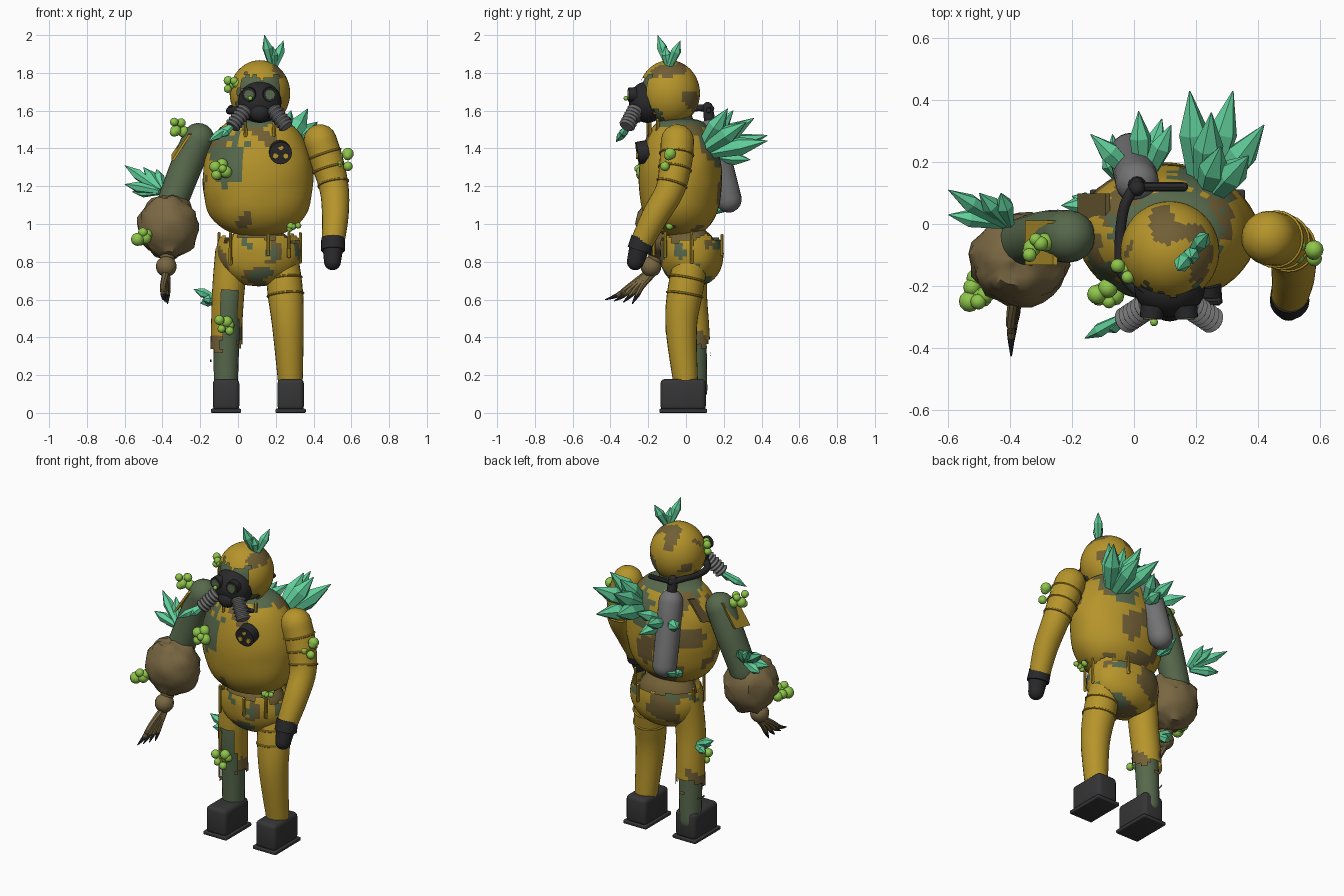
import bpy, bmesh, math, random
from mathutils import Vector, noise

if "Cube" in bpy.data.objects:
    bpy.data.objects.remove(bpy.data.objects["Cube"])

random.seed(4)
V = Vector
COL = {"suit_yellow": (.47, .30, .024), "grime_brown": (.165, .115, .036), "flesh_brown": (.19, .135, .055),
       "skin_green": (.095, .14, .072), "rubber_black": (.022, .022, .024), "boot_charcoal": (.036, .036, .038),
       "metal_grey": (.17, .17, .175), "crystal_mint": (.12, .63, .33), "boil_lime": (.27, .56, .07)}
MATS = {}
for n, c in COL.items():
    MATS[n] = bpy.data.materials.new(n)
    MATS[n].diffuse_color = (*c, 1)
Y, B, F, G, K, C, M, X, L = COL.keys()


def finish(name, bm, mats, rule=None, smooth=True, fix=True):
    """Turn a bmesh into an object; rule(centre) gives the material slot of a face."""
    if fix:
        bmesh.ops.recalc_face_normals(bm, faces=bm.faces)
    for f in bm.faces:
        if rule:
            f.material_index = rule(f.calc_center_median())
        f.smooth = smooth
    me = bpy.data.meshes.new(name)
    bm.to_mesh(me)
    bm.free()
    for m in ([mats] if isinstance(mats, str) else mats):
        me.materials.append(MATS[m])
    if smooth:
        me.set_sharp_from_angle(angle=math.radians(40))
    ob = bpy.data.objects.new(name, me)
    bpy.context.collection.objects.link(ob)
    return ob


def loft(bm, rings, close=True):
    rows = [[bm.verts.new(p) for p in r] for r in rings]
    n = len(rows[0])
    for a, b in zip(rows, rows[1:]):
        for i in range(n):
            bm.faces.new((a[i], a[(i + 1) % n], b[(i + 1) % n], b[i]))
    if close:
        bm.faces.new(rows[0])
        bm.faces.new(rows[-1])


def spline(keys, t):
    """Catmull-Rom through a list of vectors."""
    s = min(t * (len(keys) - 1), len(keys) - 1.0001)
    i = int(s)
    u = s - i
    p = [keys[max(0, min(len(keys) - 1, i + k))] for k in (-1, 0, 1, 2)]
    return .5 * (2 * p[1] + (p[2] - p[0]) * u + (2 * p[0] - 5 * p[1] + 4 * p[2] - p[3]) * u * u
                 + (3 * p[1] - p[0] - 3 * p[2] + p[3]) * u ** 3)


def tube(name, keys, mats, segs=20, steps=14, dome=True, rule=None, bm=None, close=True):
    """Swept tube; keys are (x, y, z, radius)."""
    own = bm is None
    bm = bm or bmesh.new()
    pts = [spline([V(k) for k in keys], i / steps) for i in range(steps + 1)]
    ps, rs = [p.xyz for p in pts], [p.w for p in pts]
    if dome:
        d0, d1 = (ps[0] - ps[1]).normalized(), (ps[-1] - ps[-2]).normalized()
        angs = [.35, .7, 1.05, 1.4]
        a, b, r0, r1 = ps[0], ps[-1], rs[0], rs[-1]
        for q in angs:
            ps.insert(0, a + d0 * r0 * math.sin(q)), rs.insert(0, r0 * math.cos(q))
            ps.append(b + d1 * r1 * math.sin(q)), rs.append(r1 * math.cos(q))
    rings = []
    for i, p in enumerate(ps):
        d = (ps[min(i + 1, len(ps) - 1)] - ps[max(i - 1, 0)]).normalized()
        u = d.cross(V((0, 1, 0)) if abs(d.y) < .8 else V((1, 0, 0))).normalized()
        w = d.cross(u)
        rings.append([p + rs[i] * (u * math.cos(2 * math.pi * k / segs) + w * math.sin(2 * math.pi * k / segs)) for k in range(segs)])
    loft(bm, rings, close)
    return finish(name, bm, mats, rule) if own else None


def ball(bm, c, r, segs=16, lump=0):
    n0 = len(bm.verts)
    vs = bmesh.ops.create_uvsphere(bm, u_segments=segs, v_segments=max(6, segs * 2 // 3), radius=1)["verts"]
    for v in vs:
        k = 1 + lump * noise.noise(v.co * 3.1)
        v.co = V(c) + V((v.co.x * r[0], v.co.y * r[1], v.co.z * r[2])) * k
    return vs


def bowl(bm, c, rx, ry, prof, segs=44, steps=22, lump=.03):
    keys = [V((f, z, 0)) for f, z in prof]
    rings = []
    for j in range(steps + 1):
        f, z, _ = spline(keys, j / steps)
        ring = []
        for k in range(segs):
            a = 2 * math.pi * k / segs
            g = f * (1 + lump * noise.noise(V((math.cos(a) * 2, math.sin(a) * 2, z * 9))))
            ring.append((c[0] + rx * g * math.cos(a), c[1] + ry * g * math.sin(a), z))
        rings.append(ring)
    loft(bm, rings, False)


def camo(p, seed, cut, k=7):
    return noise.noise(p * k + V((seed, seed * 2, 0))) > cut


# torso suit with grime and a torn patch on chest and back
def torso_rule(p):
    tear = .035 * noise.noise(p * 25)
    if p.y < -.08 and math.hypot(p.x + .05, (p.z - 1.33) * .62) < .085 + tear * 2:
        return 2
    if p.z > 1.52 + tear or (p.y > .05 and math.hypot(p.x - .22, p.z - 1.40) < .1 + tear):
        return 2
    return 1 if camo(p, 3.3, .30 if p.y < .02 else .1) else 0


bm = bmesh.new()
bowl(bm, (.105, -.03), .292, .22, [(.02, .93), (.45, .95), (.74, 1.0), (.92, 1.08), (1, 1.2), (.98, 1.32),
                                   (.87, 1.43), (.68, 1.51), (.45, 1.55), (.02, 1.56)], steps=28)
finish("torso", bm, [Y, B, G], torso_rule)
tube("neck", [(.11, -.04, 1.5, .09), (.115, -.07, 1.6, .09)], G, dome=False, steps=3)

# hip section with a ragged open top
bm = bmesh.new()
bowl(bm, (.11, .03), .225, .17, [(.02, .67), (.5, .685), (.8, .73), (.96, .79), (1, .86), (.95, .92), (.88, .955)])
bmesh.ops.delete(bm, geom=[f for f in bm.faces if f.calc_center_median().z > .915
                           + .05 * noise.noise(f.calc_center_median() * 16)], context="FACES")
finish("hips", bm, [Y, B, G], lambda p: 2 if camo(p, 8, .33, 9) else 1 if camo(p, 5, .17) else 0)
bm = bmesh.new()
ball(bm, (.11, .02, .87), (.18, .14, .12))
finish("waist", bm, B)

# hood with a ragged face opening, face, mask
hc = V((.116, -.088, 1.692))
bm = bmesh.new()
ball(bm, hc, (.16, .162, .175), 44)
bmesh.ops.delete(bm, geom=[f for f in bm.faces for p in [f.calc_center_median() - hc]
                           if (p.y < -.03 and abs(p.x) < .105 + .03 * noise.noise(p * 30)
                               and p.z < .085 + .04 * noise.noise(p * 25)) or p.z < -.165], context="FACES")
finish("hood", bm, [Y, B], lambda p: 1 if camo(p, 1.7, .28, 9) else 0)
bm = bmesh.new()
ball(bm, hc, (.148, .15, .163), 28)
finish("face", bm, G)
bm = bmesh.new()
ball(bm, (.115, -.205, 1.645), (.115, .098, .11), 24)
ball(bm, (.115, -.27, 1.59), (.055, .045, .05), 16)
finish("gas_mask", bm, K)
for s in (-1, 1):
    x = .113 + s * .052
    tube("goggle_rim", [(x, -.265, 1.685, .04), (x + s * .005, -.305, 1.685, .037)], K, dome=False, steps=2)
    tube("goggle_lens", [(x + s * .005, -.30, 1.685, .028), (x + s * .005, -.309, 1.685, .026)], G, dome=False, steps=1)
    # ribbed filter hose
    a, b = V((.113 + s * .07, -.265, 1.61)), V((.113 + s * .145, -.315, 1.515))
    tube("filter_hose", [(*a.lerp(b, i / 12), .044 if i % 2 else .034) for i in range(13)], M, steps=24, dome=False)

# left arm: bare upper arm, swollen forearm, wrist and claws
tube("bare_upper_arm", [(-.21, -.04, 1.45, .085), (-.28, -.04, 1.29, .084), (-.36, -.06, 1.08, .08)], G)
bm = bmesh.new()
ball(bm, (-.37, -.115, .985), (.16, .15, .168), 26, .13)
finish("swollen_forearm", bm, F)
bm = bmesh.new()
ball(bm, (-.38, -.185, .775), (.055, .055, .055))
ball(bm, (-.375, -.16, .83), (.04, .04, .05))
finish("wrist_knob", bm, F)
for i in range(4):
    ty, x = -.425 + i * .047, -.385 + .008 * (i - 1.5)
    tz = .60 - .007 * i
    ks = [(-.38, -.19 + .008 * i, .75, .02), (x, -.19 + (ty + .19) * .45, .672, .016),
          (x, -.19 + (ty + .19) * .72, .625, .013), (x, ty, tz, .003)]
    tube("claw_finger", ks, [F, K], 8, 10, rule=lambda p, t=ty: 1 if p.z < .628 and p.y < t + .055 else 0)

# right arm: sleeve, bands, glove
arm = [(.435, -.045, 1.44, .088), (.475, -.055, 1.32, .086), (.51, -.085, 1.18, .077), (.515, -.165, 1.04, .07), (.503, -.235, .9, .06)]
tube("sleeve", arm, Y, 24, 20)
tube("glove_cuff", [(.503, -.228, .925, .062), (.503, -.248, .86, .064)], K, dome=False, steps=3)
tube("glove_hand", [(.503, -.245, .88, .055), (.50, -.268, .80, .045)], K)


def band(name, p, d, r, t=.006):
    p, d = V(p), V(d).normalized()
    ks = [(*(p + d * o), r + e) for o, e in ((-t, 0), (-t * .5, t), (t * .5, t), (t, 0))]
    tube(name, ks, Y, 24, 6, dome=False)


for t in (.16, .30, .44):
    p, q = spline([V(k) for k in arm], t), spline([V(k) for k in arm], t + .02)
    band("sleeve_band", p.xyz, q.xyz - p.xyz, p.w)

# legs, torn trouser, boots
leg = [(.23, .03, .82, .09), (.25, -.005, .64, .094), (.265, -.025, .45, .083), (.278, 0, .14, .064)]
tube("trouser_leg", leg, Y, 24, 18)
for t in (.22, .36):
    p, q = spline([V(k) for k in leg], t), spline([V(k) for k in leg], t + .02)
    band("leg_band", p.xyz, q.xyz - p.xyz, p.w)
tube("bare_leg", [(-.035, .04, .82, .07), (-.05, .03, .6, .07), (-.06, .04, .4, .068), (-.065, .05, .12, .063)], G)
bm = bmesh.new()
tube("", [(-.03, .035, .86, .09), (-.05, .025, .66, .086), (-.06, .04, .45, .083), (-.06, .045, .27, .088)], Y, 28, 26, False, None, bm, False)
bmesh.ops.delete(bm, geom=[f for f in bm.faces for p in [f.calc_center_median()]
                           if (p.z < .65 and p.y < .0 and abs(p.x + .045) < .045 + .025 * noise.noise(p * 20))
                           or p.z < .35 + .13 * noise.noise(p * 13)], context="FACES")
finish("torn_trouser", bm, [Y, B], lambda p: 1 if p.z < .42 + .12 * noise.noise(p * 10) else 0)
for x in (-.063, .279):
    for nm, w, d, z0, z1, bv in (("boot", .14, .24, .012, .18, .025), ("boot_sole", .16, .252, 0, .022, .006)):
        bm = bmesh.new()
        for v in bmesh.ops.create_cube(bm, size=1)["verts"]:
            v.co = (x + v.co.x * w, -.015 + v.co.y * d, (z0 + z1) / 2 + v.co.z * (z1 - z0))
        bmesh.ops.bevel(bm, geom=bm.edges[:], offset=bv, segments=3, affect="EDGES", profile=.5)
        finish(nm, bm, C)

# air tank, hose and strap bar
tube("air_tank", [(.01, .135, 1.49, .07), (-.01, .225, 1.13, .07)], M, 24, 4)
tube("tank_valve", [(.01, .125, 1.55, .03), (.01, .115, 1.62, .026)], K, 12, 3)
tube("air_hose", [(.01, .13, 1.61, .02), (-.03, .06, 1.615, .018), (-.045, -.05, 1.6, .018), (-.035, -.16, 1.6, .02), (.04, -.24, 1.61, .02)], K, 10, 20)
tube("strap_bar", [(.0, .12, 1.605, .015), (.16, .12, 1.60, .015)], K, 8, 2)
tube("hood_clip", [(.2, -.25, 1.55, .014), (.27, -.25, 1.55, .014)], K, 8, 2)

# chest badge with three marks
tube("badge", [(.222, -.20, 1.385, .06), (.226, -.258, 1.375, .06)], K, dome=False, steps=2)
for i in range(3):
    a = math.pi / 2 + i * 2 * math.pi / 3
    x, z = .226 + .031 * math.cos(a), 1.375 + .031 * math.sin(a)
    tube("badge_mark", [(x, -.255, z, .016), (x, -.264, z, .015)], Y, 10, 1, False)

# torn flaps on the bare shoulder
for c, r in (((-.30, -.06, 1.42), (.028, .09, .08)), ((-.13, .05, 1.44), (.06, .06, .07))):
    bm = bmesh.new()
    for v in bmesh.ops.create_cube(bm, size=1)["verts"]:
        v.co = V(c) + V((v.co.x * .015 + v.co.z * .09, v.co.y * r[1] * 1.6, v.co.z * r[2] * 1.7 + v.co.y * .03))
    finish("shoulder_flap", bm, [Y, B], lambda p: 1 if p.y > 0 else 0, False)

# hanging threads on waist and hood
for x, y, z, h in ((.33, .03, .95, .15), (-.04, -.12, .95, .16), (.16, -.17, .94, .1), (.27, -.11, .95, .12), (-.1, .07, .95, .14),
                   (.2, .19, .94, .1), (.04, -.2, 1.54, .07), (.19, -.19, 1.53, .06), (.23, -.15, 1.55, .07)):
    tube("hanging_thread", [(x, y, z, .008), (x, y, z - h, .01)], Y, 8, 2)


# crystals grow from a base towards each tip
def crystals(name, base, tips, r, spread=.3):
    bm = bmesh.new()
    for t in tips:
        t = V(t)
        b = V(base) + (t - V(base)) * .0 + V((t.x - base[0], 0, t.z - base[2])) * spread * .3
        d = (t - b).normalized()
        u = d.orthogonal().normalized()
        w = d.cross(u)
        rings = [[b.lerp(t, f) + r * k * (u * math.cos(i * math.pi / 3) + w * math.sin(i * math.pi / 3)) for i in range(6)]
                 for f, k in ((0, .55), (.62, 1), (1, .04))]
        loft(bm, rings)
    finish(name, bm, X, None, False)


crystals("head_crystals", (.185, -.09, 1.81), [(.14, -.15, 2.0), (.24, -.03, 1.97), (.185, -.11, 1.94)], .028)
crystals("back_crystals", (.22, .07, 1.36), [(.18, .43, 1.47), (.32, .43, 1.44), (.42, .32, 1.54), (.37, .22, 1.61), (.25, .36, 1.56), (.28, .25, 1.6)], .05)
crystals("tank_crystals", (.03, .14, 1.36), [(-.14, .29, 1.42), (.015, .365, 1.43), (.12, .32, 1.46), (.09, .34, 1.34)], .036)
crystals("tank_base_crystal", (-.05, .15, 1.06), [(-.07, .29, 1.12), (-.1, .22, 1.1)], .026)
crystals("arm_crystals", (-.4, .0, 1.17), [(-.6, .11, 1.31), (-.6, .03, 1.21), (-.5, .1, 1.3), (-.43, .1, 1.29), (-.56, .07, 1.17)], .03)
crystals("leg_crystals", (-.1, .06, .6), [(-.235, .06, .655), (-.2, .09, .58), (-.19, .02, .6)], .026)
crystals("filter_crystals", (-.02, -.3, 1.53), [(-.16, -.37, 1.435), (-.09, -.35, 1.46)], .024)

# boil clusters
for c, r, n in (((-.31, -.08, 1.51), .032, 6), ((-.09, -.235, 1.29), .033, 7), ((-.5, -.215, .94), .036, 6), ((.55, -.1, 1.34), .032, 7),
                ((.295, -.11, .99), .022, 5), ((-.07, -.06, .465), .032, 6), ((-.03, -.16, 1.735), .024, 5), ((.06, -.305, 1.675), .013, 3)):
    bm = bmesh.new()
    for i in range(n):
        k = r * random.uniform(.65, 1)
        o = V([random.uniform(-1.1, 1.1) * r for _ in range(3)])
        ball(bm, V(c) + o, (k, k, k), 12)
    finish("boils", bm, L)

for m in bpy.data.materials:
    if m.users and not m.is_grease_pencil:
        m.use_nodes = True
        m.node_tree.nodes["Principled BSDF"].inputs["Base Color"].default_value = m.diffuse_color
